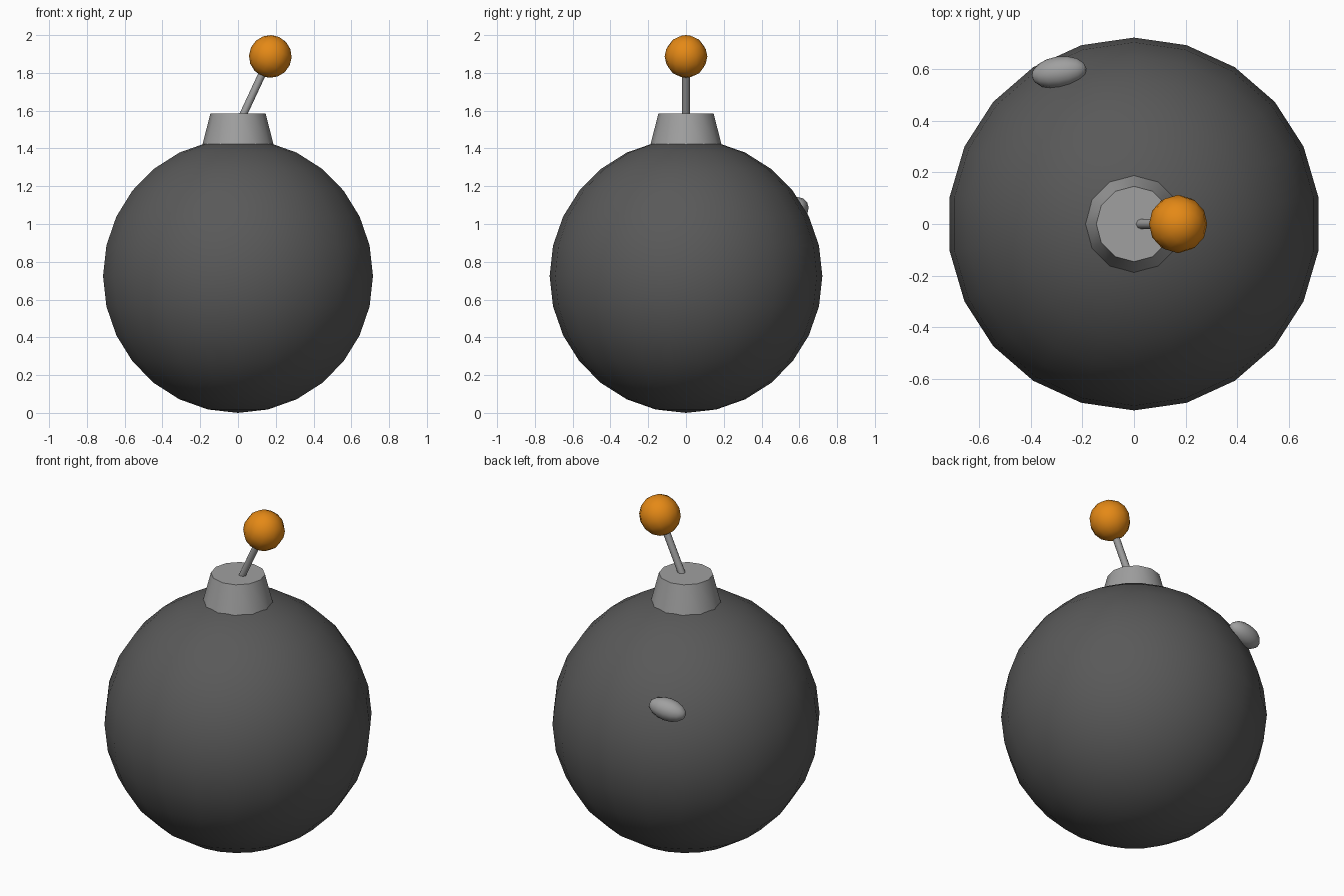
import bpy
import math
from mathutils import Vector

cube = bpy.data.objects.get("Cube")
if cube:
    bpy.data.objects.remove(cube, do_unlink=True)


def material(name, rgb):
    mat = bpy.data.materials.new(name)
    mat.use_nodes = True
    colour = (*rgb, 1.0)
    mat.diffuse_color = colour
    mat.node_tree.nodes["Principled BSDF"].inputs["Base Color"].default_value = colour
    return mat


charcoal = material("charcoal", (0.10, 0.10, 0.10))
grey = material("light grey", (0.35, 0.35, 0.35))
orange = material("orange", (0.78, 0.25, 0.008))


def finish(name, mat, angle=40):
    """Name, colour and smooth the newly added primitive."""
    obj = bpy.context.object
    obj.name = name
    obj.data.materials.append(mat)
    bpy.ops.object.shade_smooth_by_angle(angle=math.radians(angle))
    return obj


def ball(name, mat, centre, radii, segments, rings, rotation=(0, 0, 0)):
    bpy.ops.mesh.primitive_uv_sphere_add(
        segments=segments, ring_count=rings, radius=1, location=centre, rotation=rotation)
    bpy.context.object.scale = radii
    return finish(name, mat, 60)


# Round body
ball("body", charcoal, (0, 0, 0.725), (0.722, 0.722, 0.725), 22, 14)

# Tapered neck on top of the body
neck_base, neck_top = 1.41, 1.585
bpy.ops.mesh.primitive_cone_add(
    vertices=12, radius1=0.191, radius2=0.146, depth=neck_top - neck_base,
    location=(0, 0, (neck_base + neck_top) / 2))
finish("neck", grey)

# Leaning fuse rod, from inside the neck to the middle of the tip
foot, tip = Vector((0, 0, 1.52)), Vector((0.171, 0, 1.887))
lean = (tip - foot).to_track_quat("Z", "Y").to_euler()
bpy.ops.mesh.primitive_cylinder_add(
    vertices=8, radius=0.02, depth=(tip - foot).length,
    location=(foot + tip) / 2, rotation=lean)
finish("fuse_rod", grey, 50)

# Orange fuse tip, tilted with the rod
tilt = math.atan2(tip.x - foot.x, tip.z - foot.z)
ball("fuse_tip", orange, tip, (0.113, 0.113, 0.113), 12, 8, (0, tilt, 0))

# Small oval stud on the back, its long axis almost along x
stud_axis = Vector((-0.977, -0.15, -0.15))
ball("back_stud", grey, (-0.29, 0.587, 1.08), (0.062, 0.062, 0.108), 12, 8,
     stud_axis.to_track_quat("Z", "Y").to_euler())
